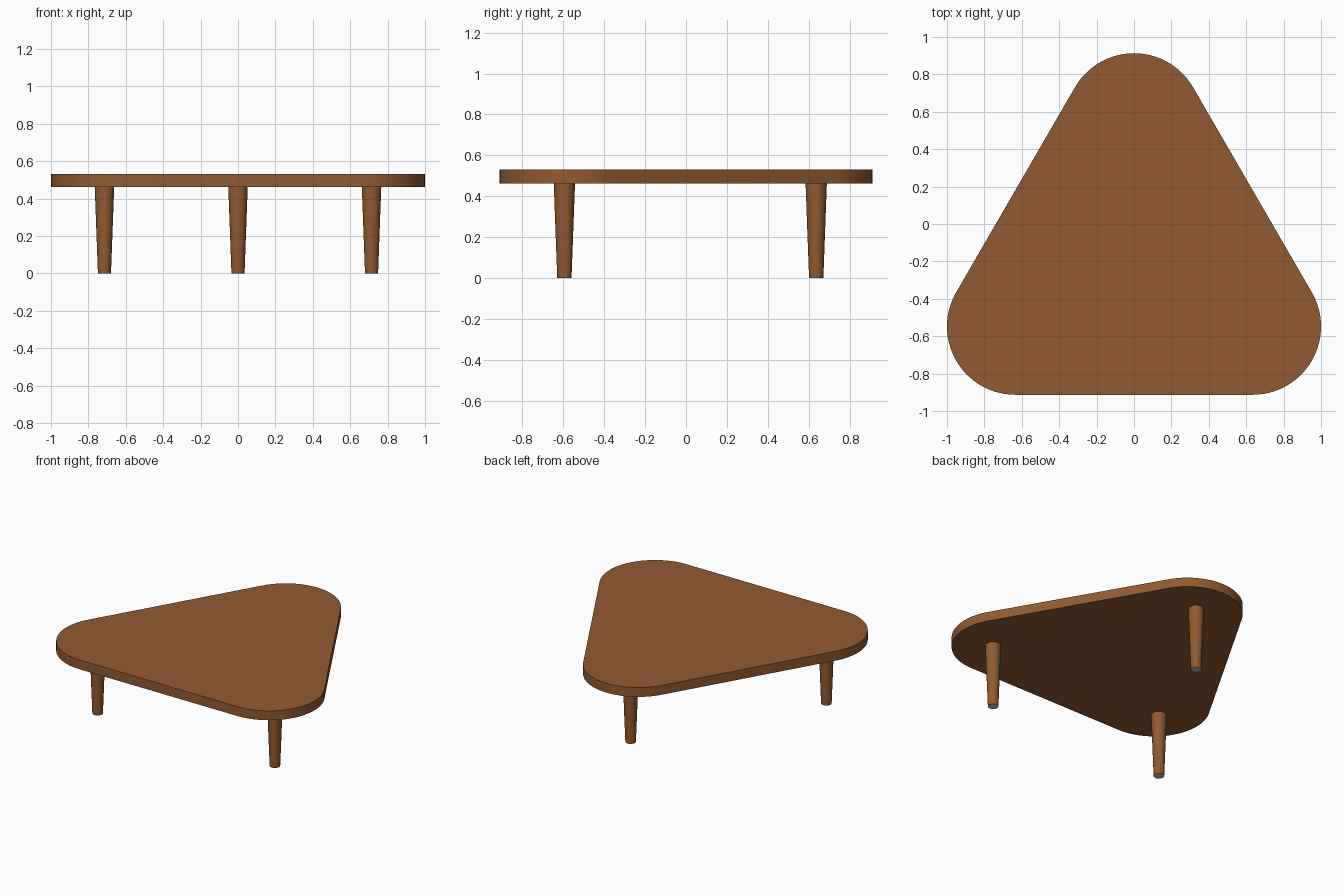
import bpy, bmesh, math

if "Cube" in bpy.data.objects:
    bpy.data.objects.remove(bpy.data.objects["Cube"])

def material(name, rgb):
    m = bpy.data.materials.new(name)
    m.diffuse_color = (*rgb, 1)
    m.use_nodes = True
    m.node_tree.nodes["Principled BSDF"].inputs["Base Color"].default_value = m.diffuse_color
    return m

wood = material("warm wood", (0.285, 0.104, 0.031))
grey = material("grey foot pad", (0.5, 0.52, 0.55))

def add_object(name, bm, mats):
    bmesh.ops.recalc_face_normals(bm, faces=bm.faces)
    mesh = bpy.data.meshes.new(name)
    bm.to_mesh(mesh)
    bm.free()
    for m in mats:
        mesh.materials.append(m)
    ob = bpy.data.objects.new(name, mesh)
    bpy.context.collection.objects.link(ob)
    bpy.ops.object.select_all(action='DESELECT')
    ob.select_set(True)
    bpy.context.view_layer.objects.active = ob
    bpy.ops.object.shade_smooth_by_angle(angle=math.radians(35))
    return ob

# Tabletop: triangle with large rounded corners, extruded upwards
RADIUS, STEPS, BOTTOM, TOP = 0.365, 28, 0.462, 0.53
corners = [(0.635, -0.548, -90), (0, 0.548, 30), (-0.635, -0.548, 150)]
bm = bmesh.new()
outline = []
for cx, cy, start in corners:
    for i in range(STEPS + 1):
        a = math.radians(start + 120 * i / STEPS)
        outline.append(bm.verts.new((cx + RADIUS * math.cos(a),
                                     cy + RADIUS * math.sin(a), BOTTOM)))
base = bm.faces.new(outline)
ext = bmesh.ops.extrude_face_region(bm, geom=[base], use_keep_orig=True)
for v in ext["geom"]:
    if isinstance(v, bmesh.types.BMVert):
        v.co.z = TOP
add_object("tabletop", bm, [wood])

# Legs: tapered round posts with grey undersides
def leg(name, x, y):
    bm = bmesh.new()
    bmesh.ops.create_cone(bm, cap_ends=True, segments=32, radius1=0.035,
                          radius2=0.052, depth=BOTTOM)
    bmesh.ops.translate(bm, verts=bm.verts, vec=(x, y, BOTTOM / 2))
    for f in bm.faces:
        f.material_index = 1 if f.calc_center_median().z < 0.001 else 0
    add_object(name, bm, [wood, grey])

leg("front_left_leg", -0.714, -0.595)
leg("front_right_leg", 0.714, -0.595)
leg("back_leg", 0, 0.637)
